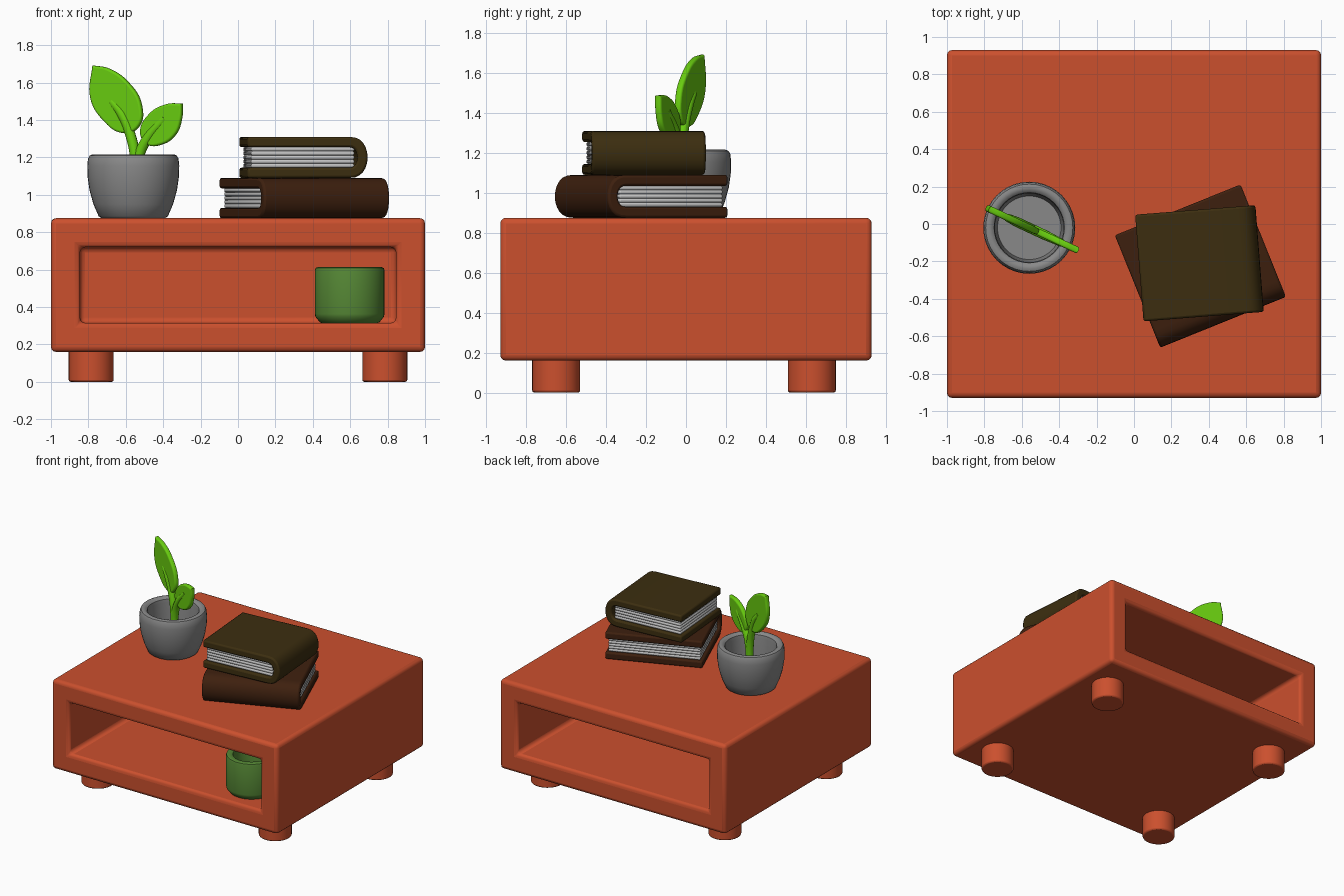
import bpy, bmesh
from math import pi, sin, cos, radians
from mathutils import Matrix, Vector

if "Cube" in bpy.data.objects:
    bpy.data.objects.remove(bpy.data.objects["Cube"], do_unlink=True)


def material(name, rgb):
    m = bpy.data.materials.new(name)
    m.use_nodes = True
    m.diffuse_color = (*rgb, 1)
    m.node_tree.nodes["Principled BSDF"].inputs["Base Color"].default_value = (*rgb, 1)
    return m


ORANGE = material("orange wood", (0.60, 0.08, 0.027))
GREY = material("grey clay", (0.25, 0.25, 0.25))
LEAF = material("leaf green", (0.14, 0.61, 0.005))
MUG = material("mug green", (0.09, 0.24, 0.035))
BROWN = material("brown cover", (0.048, 0.0144, 0.0045))
OLIVE = material("olive cover", (0.045, 0.027, 0.005))
PAPER = material("paper", (0.55, 0.55, 0.55))


def smooth(ob, angle=35):
    bpy.ops.object.select_all(action="DESELECT")
    ob.select_set(True)
    bpy.context.view_layer.objects.active = ob
    bpy.ops.object.shade_smooth_by_angle(angle=radians(angle))


def finish(name, bm, mat, matrix=Matrix(), bevel=0, segments=3):
    bmesh.ops.recalc_face_normals(bm, faces=bm.faces)
    me = bpy.data.meshes.new(name)
    bm.to_mesh(me)
    bm.free()
    me.materials.append(mat)
    ob = bpy.data.objects.new(name, me)
    ob.matrix_world = matrix
    bpy.context.collection.objects.link(ob)
    smooth(ob)
    if bevel:
        mod = ob.modifiers.new("Bevel", "BEVEL")
        mod.width = bevel
        mod.segments = segments
        mod.limit_method = "ANGLE"
        mod.angle_limit = radians(40)
    return ob


def add_box(bm, lo, hi):
    lo, hi = Vector(lo), Vector(hi)
    size = Matrix.Diagonal((*(hi - lo), 1))
    return bmesh.ops.create_cube(bm, size=1, matrix=Matrix.Translation((lo + hi) / 2) @ size)


def lathe(name, profile, mat, place):
    bm = bmesh.new()
    verts = [bm.verts.new((r, 0, z)) for r, z in profile]
    edges = [bm.edges.new(pair) for pair in zip(verts, verts[1:])]
    bmesh.ops.spin(bm, geom=verts + edges, cent=(0, 0, 0), axis=(0, 0, 1),
                   angle=2 * pi, steps=40)
    bmesh.ops.remove_doubles(bm, verts=bm.verts, dist=0.0005)
    return finish(name, bm, mat, Matrix.Translation(place))


# Table body with a deep recess in the front and the back
bm = bmesh.new()
add_box(bm, (-1, -0.93, 0.16), (1, 0.93, 0.875))
bm.normal_update()
for face in [f for f in bm.faces if abs(f.normal.y) > 0.9]:
    inward = -face.normal * 0.9
    bmesh.ops.inset_region(bm, faces=[face], thickness=0.155, use_even_offset=True)
    out = bmesh.ops.extrude_face_region(bm, geom=[face])
    moved = [v for v in out["geom"] if isinstance(v, bmesh.types.BMVert)]
    bmesh.ops.translate(bm, verts=moved, vec=inward)
    if face.is_valid:
        bm.faces.remove(face)
finish("table_body", bm, ORANGE, bevel=0.028)

# Four round feet
for x, side in ((0.785, "left"), (-0.785, "right")):
    for y, end in ((-0.65, "front"), (0.63, "back")):
        bm = bmesh.new()
        bmesh.ops.create_cone(bm, cap_ends=True, segments=32, radius1=0.12, radius2=0.12,
                              depth=0.2, matrix=Matrix.Translation((x, y, 0.1)))
        finish(f"foot_{end}_{side}", bm, ORANGE, bevel=0.01, segments=2)

# Plant pot and mug
POT = (-0.56, -0.02, 0.875)
lathe("plant_pot", [(0, 0), (0.17, 0), (0.185, 0.01), (0.213, 0.075), (0.234, 0.15),
                    (0.244, 0.22), (0.246, 0.28), (0.242, 0.318), (0.233, 0.335),
                    (0.218, 0.341), (0.2, 0.337), (0.188, 0.325), (0.184, 0.3),
                    (0.182, 0.2), (0.17, 0.09), (0, 0.09)], GREY, POT)
lathe("mug", [(0, 0), (0.145, 0), (0.16, 0.006), (0.183, 0.035), (0.186, 0.05),
              (0.186, 0.285), (0.182, 0.296), (0.172, 0.3), (0.146, 0.3), (0.136, 0.294),
              (0.133, 0.28), (0.133, 0.05), (0, 0.05)], MUG, (0.597, -0.68, 0.313))


# Leaves and stems lie in one upright plane, turned about the pot
TURN = Matrix.Translation((POT[0], POT[1], 0)) @ Matrix.Rotation(radians(-25), 4, "Z")


def curve_part(name, points, closed, depth, bevel):
    cu = bpy.data.curves.new(name, "CURVE")
    cu.dimensions = "2D" if closed else "3D"
    cu.fill_mode = "BOTH" if closed else "FULL"
    cu.resolution_u = 8
    cu.bevel_depth = bevel
    cu.bevel_resolution = 3
    cu.extrude = depth
    cu.offset = -bevel if closed else 0
    cu.use_fill_caps = True
    spline = cu.splines.new("BEZIER")
    spline.use_cyclic_u = closed
    spline.bezier_points.add(len(points) - 1)
    for bp, (x, z) in zip(spline.bezier_points, points):
        bp.co = ((x - POT[0]) / cos(radians(25)), z, 0)
        bp.handle_left_type = bp.handle_right_type = "AUTO"
    if closed:
        tip = spline.bezier_points[0]
        tip.handle_left_type = tip.handle_right_type = "VECTOR"
    else:
        spline.bezier_points[-1].radius = 0.8
    cu.materials.append(LEAF)
    ob = bpy.data.objects.new(name, cu)
    bpy.context.collection.objects.link(ob)
    ob.matrix_world = TURN @ Matrix.Rotation(pi / 2, 4, "X")
    bpy.ops.object.select_all(action="DESELECT")
    ob.select_set(True)
    bpy.context.view_layer.objects.active = ob
    bpy.ops.object.convert(target="MESH")
    smooth(bpy.context.view_layer.objects.active, 50)


curve_part("large_leaf", [(-0.775, 1.692), (-0.69, 1.675), (-0.585, 1.6), (-0.516, 1.48),
                          (-0.53, 1.365), (-0.61, 1.33), (-0.72, 1.4), (-0.787, 1.52)],
           True, 0.006, 0.012)
curve_part("small_leaf", [(-0.297, 1.488), (-0.38, 1.485), (-0.475, 1.43), (-0.52, 1.335),
                          (-0.485, 1.27), (-0.41, 1.268), (-0.335, 1.32), (-0.303, 1.4)],
           True, 0.006, 0.012)
curve_part("large_stem", [(-0.55, 0.96), (-0.55, 1.2), (-0.575, 1.32), (-0.62, 1.43),
                          (-0.675, 1.5)], False, 0, 0.028)
curve_part("small_stem", [(-0.54, 0.96), (-0.53, 1.2), (-0.485, 1.3), (-0.39, 1.41)],
           False, 0, 0.028)


# Books: a rounded wrap-around cover, spine toward local +x, with page layers inside
def book(name, mat, center, z, length, width, height, angle):
    place = Matrix.Translation((*center, z)) @ Matrix.Rotation(radians(angle), 4, "Z")
    thick, round_x, edge = 0.055, 0.1, width / 2

    def arc(inset):
        steps = [-pi / 2 + pi * i / 12 for i in range(13)]
        return [(edge - round_x + (round_x - inset) * cos(a) ** 0.8 if abs(a) < 1.57
                 else edge - round_x,
                 height / 2 + (height / 2 - inset) * sin(a)) for a in steps]

    outline = [(-edge, 0)] + arc(0) + [(-edge, height), (-edge, height - thick)]
    outline += arc(thick)[::-1] + [(-edge, thick)]
    bm = bmesh.new()
    face = bm.faces.new([bm.verts.new((x, -length / 2, h)) for x, h in outline])
    out = bmesh.ops.extrude_face_region(bm, geom=[face])
    moved = [v for v in out["geom"] if isinstance(v, bmesh.types.BMVert)]
    bmesh.ops.translate(bm, verts=moved, vec=(0, length, 0))
    finish(name + "_cover", bm, mat, place, bevel=0.012, segments=2)

    layers = 5
    step = (height - 2 * thick) / layers
    bm = bmesh.new()
    for i in range(layers):
        low = thick + i * step
        add_box(bm, (-edge + 0.02, -length / 2 + 0.02, low),
                (edge - 0.07, length / 2 - 0.02, low + step))
    finish(name + "_pages", bm, PAPER, place, bevel=0.008, segments=2)


book("lower_book", BROWN, (0.355, -0.225), 0.875, 0.725, 0.648, 0.215, 22 - 90)
book("upper_book", OLIVE, (0.35, -0.21), 1.09, 0.572, 0.645, 0.22, 4.5)
